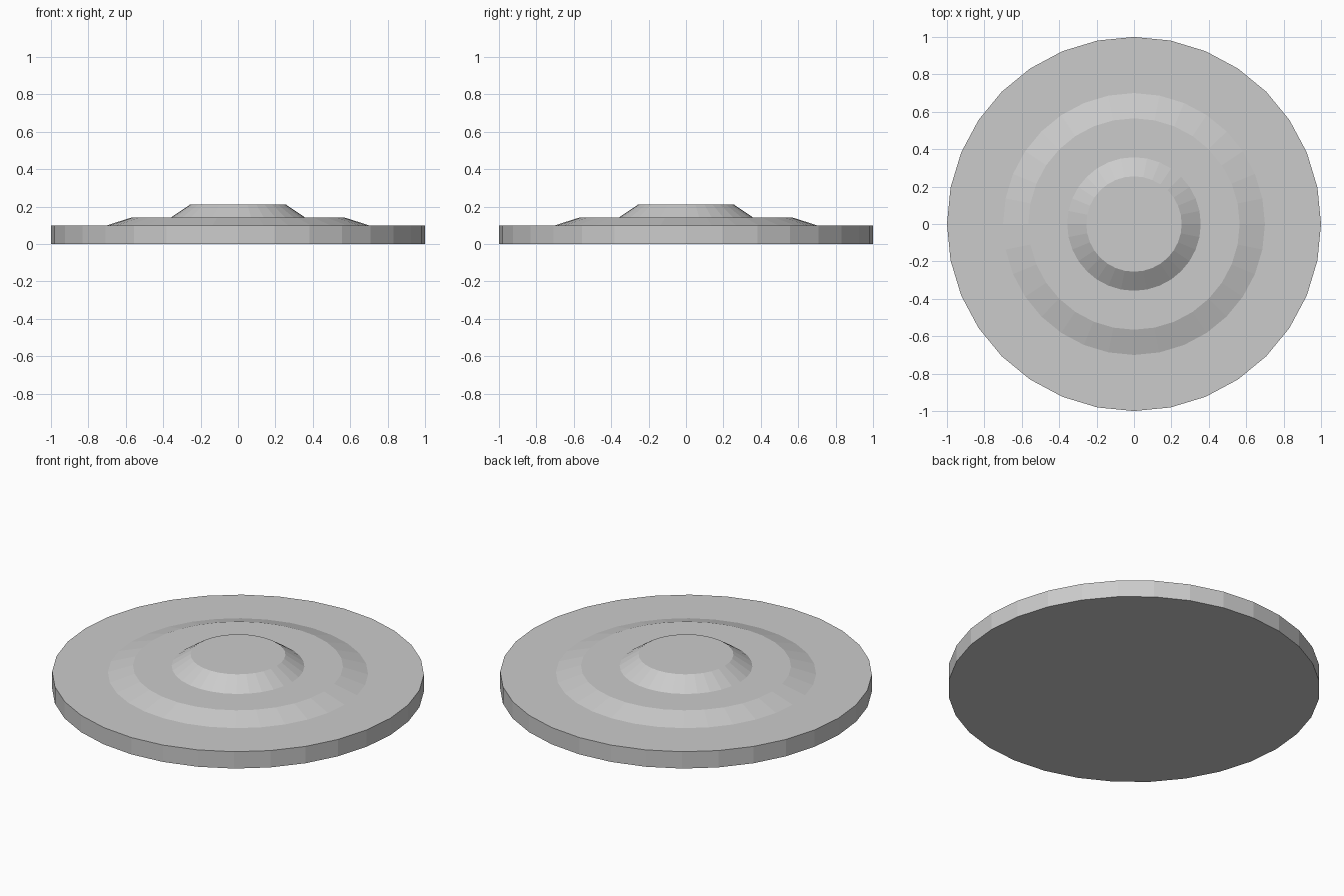
import bpy
import bmesh
import math

SIDES = 32

cube = bpy.data.objects.get("Cube")
if cube:
    bpy.data.objects.remove(cube, do_unlink=True)

# Single plain grey finish
grey = bpy.data.materials.new("plain_grey")
grey.use_nodes = True
colour = (0.6, 0.6, 0.6, 1.0)
grey.diffuse_color = colour
grey.node_tree.nodes["Principled BSDF"].inputs["Base Color"].default_value = colour

# Radius and height of each ring, from the underside edge up to the crown
profile = [
    (1.0, 0.0), (1.0, 0.1),         # rim
    (0.7, 0.1), (0.565, 0.143),     # low step
    (0.357, 0.143), (0.255, 0.212), # raised crown
]


def turned_solid(name, profile, material):
    """Revolve a profile into a closed, faceted solid."""
    bm = bmesh.new()
    rings = []
    for radius, z in profile:
        angles = [math.tau * i / SIDES for i in range(SIDES)]
        rings.append([bm.verts.new((radius * math.cos(a), radius * math.sin(a), z))
                      for a in angles])
    for low, high in zip(rings, rings[1:]):
        for i in range(SIDES):
            j = (i + 1) % SIDES
            bm.faces.new((low[i], low[j], high[j], high[i]))
    bm.faces.new(rings[0][::-1])
    bm.faces.new(rings[-1])
    mesh = bpy.data.meshes.new(name)
    bm.to_mesh(mesh)
    bm.free()
    mesh.materials.append(material)
    obj = bpy.data.objects.new(name, mesh)
    bpy.context.collection.objects.link(obj)
    return obj


turned_solid("stepped_disc", profile, grey)
